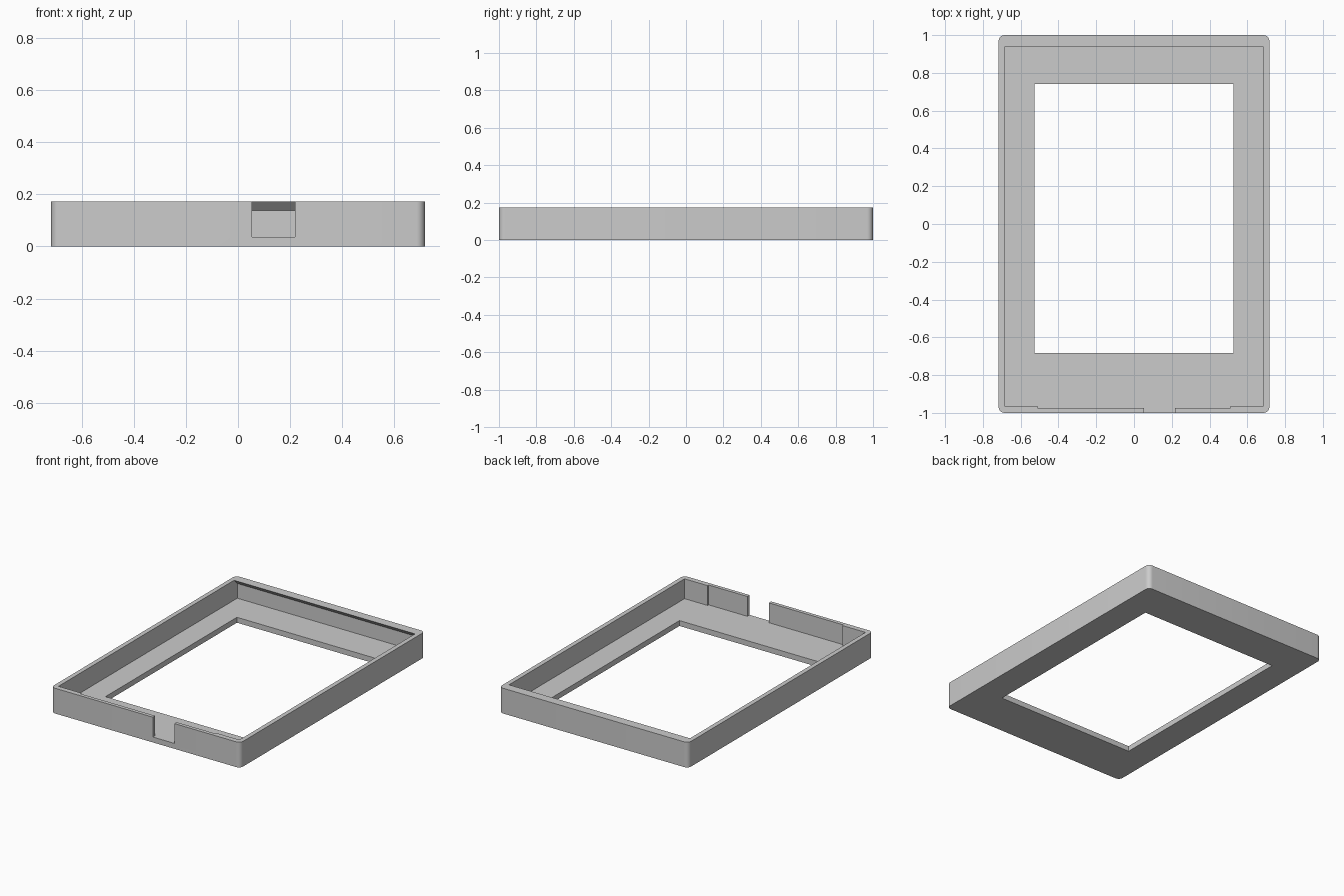
import bpy
import bmesh
import math

if "Cube" in bpy.data.objects:
    bpy.data.objects.remove(bpy.data.objects["Cube"], do_unlink=True)

WIDTH, DEPTH, HEIGHT = 1.434, 2.0, 0.173
FLOOR = 0.037
ABOVE = HEIGHT + 0.1

grey = bpy.data.materials.new("plain grey")
grey.use_nodes = True
grey.diffuse_color = (0.6, 0.6, 0.6, 1)
grey.node_tree.nodes["Principled BSDF"].inputs["Base Color"].default_value = (0.6, 0.6, 0.6, 1)


def prism(name, profile, x0, x1, corner=0):
    """Extrude a (y, z) profile along x, optionally rounding the upright edges."""
    bm = bmesh.new()
    face = bm.faces.new([bm.verts.new((x0, y, z)) for y, z in profile])
    ext = bmesh.ops.extrude_face_region(bm, geom=[face])
    moved = [g for g in ext["geom"] if isinstance(g, bmesh.types.BMVert)]
    bmesh.ops.translate(bm, vec=(x1 - x0, 0, 0), verts=moved)
    if corner:
        upright = [e for e in bm.edges
                   if abs(e.verts[0].co.z - e.verts[1].co.z) > 0.01]
        bmesh.ops.bevel(bm, geom=upright, offset=corner, segments=8,
                        profile=0.5, affect='EDGES')
    bmesh.ops.recalc_face_normals(bm, faces=bm.faces)
    mesh = bpy.data.meshes.new(name)
    bm.to_mesh(mesh)
    bm.free()
    mesh.materials.append(grey)
    obj = bpy.data.objects.new(name, mesh)
    bpy.context.collection.objects.link(obj)
    return obj


def rect(y0, y1, z0, z1):
    return [(y0, z0), (y1, z0), (y1, z1), (y0, z1)]


# Outer tray with rounded corners
tray = prism("frame_tray", rect(-DEPTH / 2, DEPTH / 2, 0, HEIGHT),
             -WIDTH / 2, WIDTH / 2, corner=0.032)

# Main cavity, with a sloping lip overhanging along the back wall
cavity_profile = [(-0.964, FLOOR), (0.972, FLOOR), (0.972, 0.138),
                  (0.937, HEIGHT), (0.937, ABOVE), (-0.964, ABOVE)]
cutters = [
    prism("cavity_cutter", cavity_profile, -0.686, 0.686),
    # Shallow recess in the front wall
    prism("recess_cutter", rect(-0.975, -0.9, FLOOR, ABOVE), -0.511, 0.511),
    # Cable notch through the front wall
    prism("notch_cutter", rect(-1.1, -0.9, FLOOR, ABOVE), 0.054, 0.218),
    # Display window through the floor
    prism("window_cutter", rect(-0.682, 0.741, -0.1, 0.1), -0.527, 0.527),
]

for cutter in cutters:
    cutter.hide_render = True
    mod = tray.modifiers.new(cutter.name, 'BOOLEAN')
    mod.operation = 'DIFFERENCE'
    mod.solver = 'EXACT'
    mod.object = cutter

# Apply the cuts and discard the cutters
bpy.context.view_layer.objects.active = tray
tray.select_set(True)
for cutter in cutters:
    bpy.ops.object.modifier_apply(modifier=cutter.name)
    bpy.data.objects.remove(cutter, do_unlink=True)

bpy.ops.object.shade_smooth_by_angle(angle=math.radians(30))
